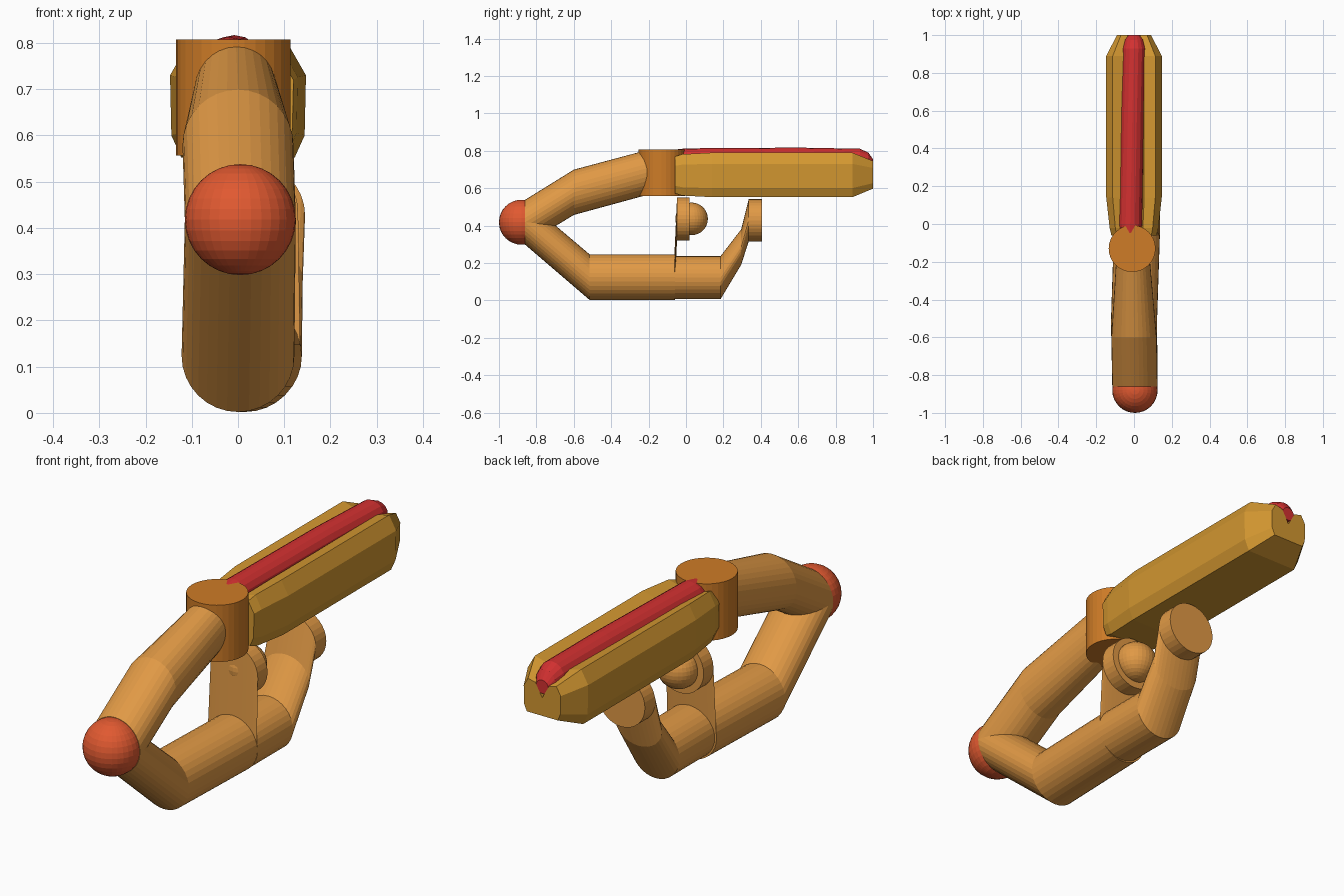
import bpy, bmesh
from math import cos, sin, pi

if "Cube" in bpy.data.objects:
    bpy.data.objects.remove(bpy.data.objects["Cube"])


def material(name, rgb):
    m = bpy.data.materials.new(name)
    m.diffuse_color = (*rgb, 1)
    m.use_nodes = True
    m.node_tree.nodes["Principled BSDF"].inputs["Base Color"].default_value = m.diffuse_color
    return m


ORANGE = material("orange", (0.75, 0.32, 0.06))
DARK_ORANGE = material("dark_orange", (0.62, 0.2, 0.02))
BREAD = material("bread", (0.65, 0.31, 0.03))
RED = material("red", (0.65, 0.03, 0.03))
BALL_RED = material("ball_red", (0.75, 0.1, 0.03))


def loft(name, rings, mat):
    """Skin a list of equal-length point rings and cap both ends."""
    bm = bmesh.new()
    loops = [[bm.verts.new(p) for p in ring] for ring in rings]
    n = len(loops[0])
    for a, b in zip(loops, loops[1:]):
        for i in range(n):
            j = (i + 1) % n
            bm.faces.new((a[i], a[j], b[j], b[i]))
    bm.faces.new(loops[0])
    bm.faces.new(loops[-1])
    bmesh.ops.recalc_face_normals(bm, faces=bm.faces)
    me = bpy.data.meshes.new(name)
    bm.to_mesh(me)
    bm.free()
    ob = bpy.data.objects.new(name, me)
    me.materials.append(mat)
    bpy.context.collection.objects.link(ob)
    return ob


def tube(name, path, mat, n=32):
    """Tube with upright rings; each stop is x, y, z, x radius, z radius."""
    loft(name, [[(x + rx * cos(2 * pi * i / n), y, z + rz * sin(2 * pi * i / n))
                 for i in range(n)] for x, y, z, rx, rz in path], mat)


def ball(name, loc, r, mat):
    bpy.ops.mesh.primitive_uv_sphere_add(segments=32, ring_count=16, radius=r, location=loc)
    bpy.context.object.name = name
    bpy.context.object.data.materials.append(mat)


# Rear ball and the two arms that leave it
ball("rear_ball", (0.005, -0.88, 0.418), 0.12, BALL_RED)
tube("upper_arm", [(0.005, -0.86, 0.418, 0.12, 0.12), (0, -0.6, 0.578, 0.12, 0.121),
                   (-0.005, -0.2, 0.686, 0.09, 0.12), (-0.005, -0.14, 0.686, 0.09, 0.12)], ORANGE)
tube("lower_arm", [(0.005, -0.86, 0.418, 0.12, 0.12), (0, -0.515, 0.124, 0.122, 0.122),
                   (0.015, -0.06, 0.124, 0.122, 0.122)], ORANGE)

# Front grip: lower tube sweeping up to a disc under the bun
tube("front_grip", [(0.02, -0.06, 0.122, 0.118, 0.115), (0.02, 0.185, 0.122, 0.118, 0.115),
                    (0.025, 0.295, 0.285, 0.115, 0.095), (0.03, 0.335, 0.428, 0.115, 0.113),
                    (0.03, 0.407, 0.428, 0.115, 0.113)], ORANGE)

# Thin upright bracket, its disc and the button
tube("bracket", [(0.015, -0.062, 0.124, 0.12, 0.12), (0.015, -0.048, 0.435, 0.115, 0.115),
                 (0.015, 0.02, 0.435, 0.115, 0.115)], ORANGE)
ball("button", (0.015, 0.03, 0.436), 0.087, ORANGE)

# Upright collar
bpy.ops.mesh.primitive_cylinder_add(vertices=32, radius=0.124, depth=0.25,
                                    location=(-0.01, -0.13, 0.682))
bpy.context.object.name = "collar"
bpy.context.object.data.materials.append(DARK_ORANGE)

# Bun: notched section, tapered at both ends
half = [(0.055, 0.775), (0.115, 0.79), (0.15, 0.73), (0.147, 0.6), (0.125, 0.552)]
section = [(0, 0.68)] + half + [(-x, z) for x, z in reversed(half)]


def bun_ring(y, sx, sz):
    return [(x * sx, y, 0.672 + (z - 0.672) * sz) for x, z in section]


loft("bun", [bun_ring(-0.06, 0.8, 0.82), bun_ring(-0.02, 0.86, 0.93), bun_ring(0.14, 0.98, 1),
             bun_ring(0.89, 0.98, 1), bun_ring(1.0, 0.6, 0.62)], BREAD)

# Sausage lying in the notch
tube("sausage", [(x, y, z, r, r) for x, y, z, r in (
    (-0.022, -0.08, 0.765, 0.03), (-0.02, -0.045, 0.752, 0.056), (-0.02, 0, 0.749, 0.064),
    (-0.008, 0.6, 0.755, 0.062), (0, 0.93, 0.751, 0.06), (0, 0.975, 0.742, 0.048),
    (0, 1.0, 0.725, 0.03))], RED, 16)
